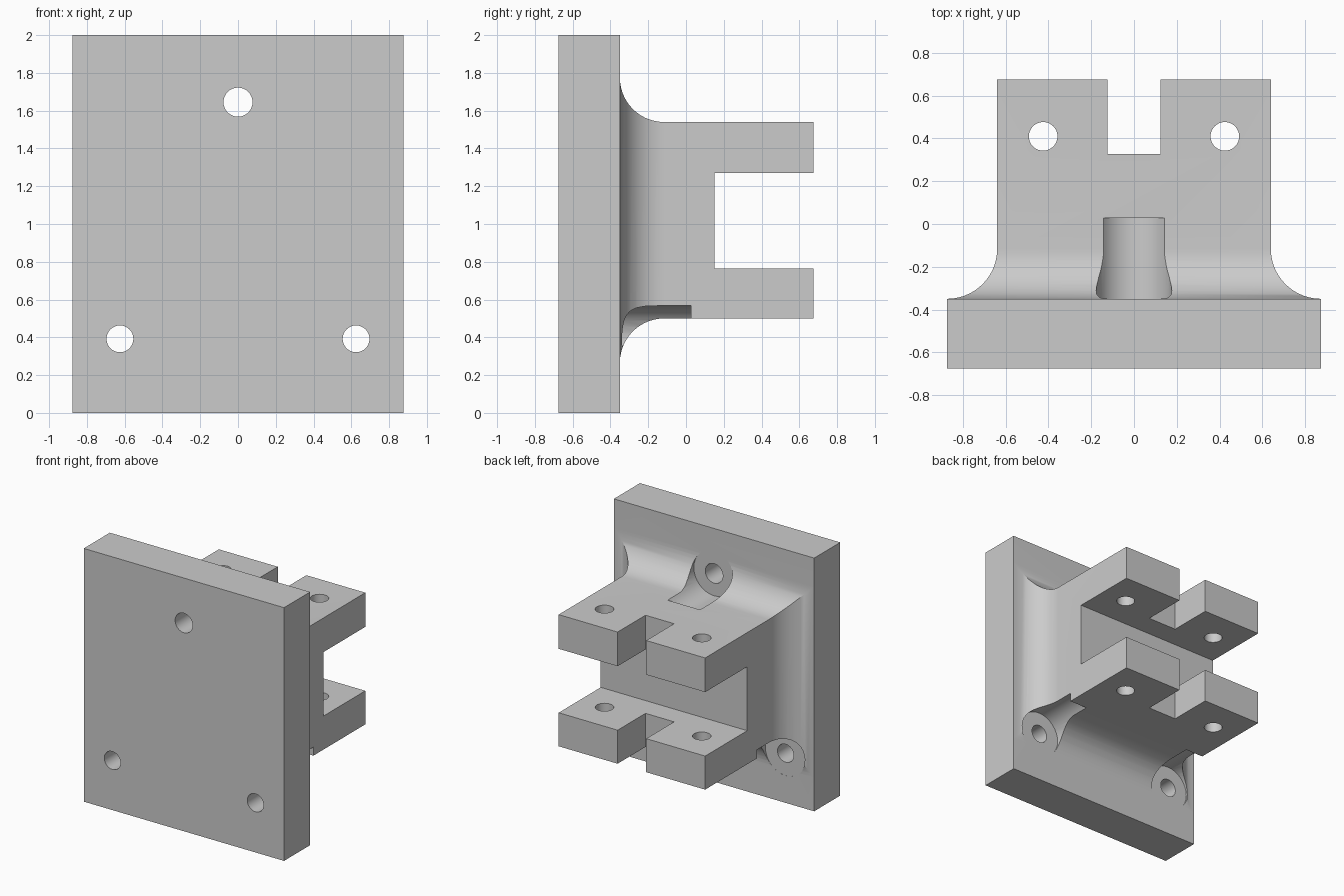
import bpy
import bmesh
import math

if "Cube" in bpy.data.objects:
    bpy.data.objects.remove(bpy.data.objects["Cube"], do_unlink=True)

grey = bpy.data.materials.new("plain grey")
grey.use_nodes = True
colour = (0.6, 0.6, 0.6, 1)
grey.diffuse_color = colour
grey.node_tree.nodes["Principled BSDF"].inputs["Base Color"].default_value = colour


def loft(name, rings):
    """Solid skinned through matching closed rings of points."""
    bm = bmesh.new()
    loops = [[bm.verts.new(p) for p in ring] for ring in rings]
    n = len(loops[0])
    for a, b in zip(loops, loops[1:]):
        for i in range(n):
            j = (i + 1) % n
            bm.faces.new((a[i], a[j], b[j], b[i]))
    bm.faces.new(loops[0])
    bm.faces.new(loops[-1])
    bmesh.ops.recalc_face_normals(bm, faces=bm.faces)
    mesh = bpy.data.meshes.new(name)
    bm.to_mesh(mesh)
    bm.free()
    mesh.materials.append(grey)
    obj = bpy.data.objects.new(name, mesh)
    bpy.context.collection.objects.link(obj)
    return obj


def rect(y, half, low, high):
    return [(-half, y, low), (half, y, low), (half, y, high), (-half, y, high)]


def circle(radius, sides=32):
    steps = [2 * math.pi * i / sides for i in range(sides)]
    return [(radius * math.cos(t), radius * math.sin(t)) for t in steps]


def box(name, half, y0, y1, low, high):
    return loft(name, [rect(y0, half, low, high), rect(y1, half, low, high)])


def bore_y(name, x, z, radius, y0, y1):
    return loft(name, [[(x + u, y, z + v) for u, v in circle(radius)] for y in (y0, y1)])


def bore_z(name, x, y, radius, z0, z1):
    return loft(name, [[(x + u, y + v, z) for u, v in circle(radius)] for z in (z0, z1)])


# Plate, flared fillet and block as one solid
FRONT, FACE, BACK = -0.675, -0.35, 0.675
HALF, LOW, HIGH, FILLET = 0.64, 0.5, 1.54, 0.234
STEPS = 14
rings = [rect(FRONT, 0.875, 0, 2), rect(FACE, 0.875, 0, 2)]
for i in range(STEPS + 1):
    t = math.pi / 2 * i / STEPS
    grow = FILLET * (1 - math.sin(t))
    y = FACE + FILLET * (1 - math.cos(t))
    rings.append(rect(y, HALF + grow, LOW - grow, HIGH + grow))
rings.append(rect(BACK, HALF, LOW, HIGH))
bracket = loft("mounting_bracket", rings)

# Gap between the arms and the slot splitting each arm
cutters = [
    box("arm_gap_cutter", 1, 0.15, 1, 0.765, 1.27),
    box("slot_cutter", 0.125, 0.327, 1, 0.3, 1.8),
]
# Pin holes through both arms
for side in (-1, 1):
    cutters.append(bore_z("pin_hole_cutter", side * 0.425, 0.41, 0.067, 0.3, 1.8))
# Screw holes with their wide clearance bores
for x, z, radius in ((0, 1.645, 0.077), (-0.625, 0.392, 0.071), (0.625, 0.392, 0.071)):
    cutters.append(bore_y("clearance_cutter", x, z, 0.177, FACE - 0.0005, 0.027))
    cutters.append(bore_y("screw_hole_cutter", x, z, radius, -1, -0.2))

for cutter in cutters:
    cutter.hide_render = True
    mod = bracket.modifiers.new(cutter.name, "BOOLEAN")
    mod.operation = "DIFFERENCE"
    mod.solver = "EXACT"
    mod.object = cutter

# Bake the cuts and drop the cutters
bpy.context.view_layer.update()
graph = bpy.context.evaluated_depsgraph_get()
mesh = bpy.data.meshes.new_from_object(bracket.evaluated_get(graph))
bracket.modifiers.clear()
bracket.data = mesh
for cutter in cutters:
    bpy.data.objects.remove(cutter, do_unlink=True)

# Smooth only the curved faces, keeping flats crisp
for face in mesh.polygons:
    face.use_smooth = max(abs(c) for c in face.normal) < 0.999
mesh.set_sharp_from_angle(angle=math.radians(25))
